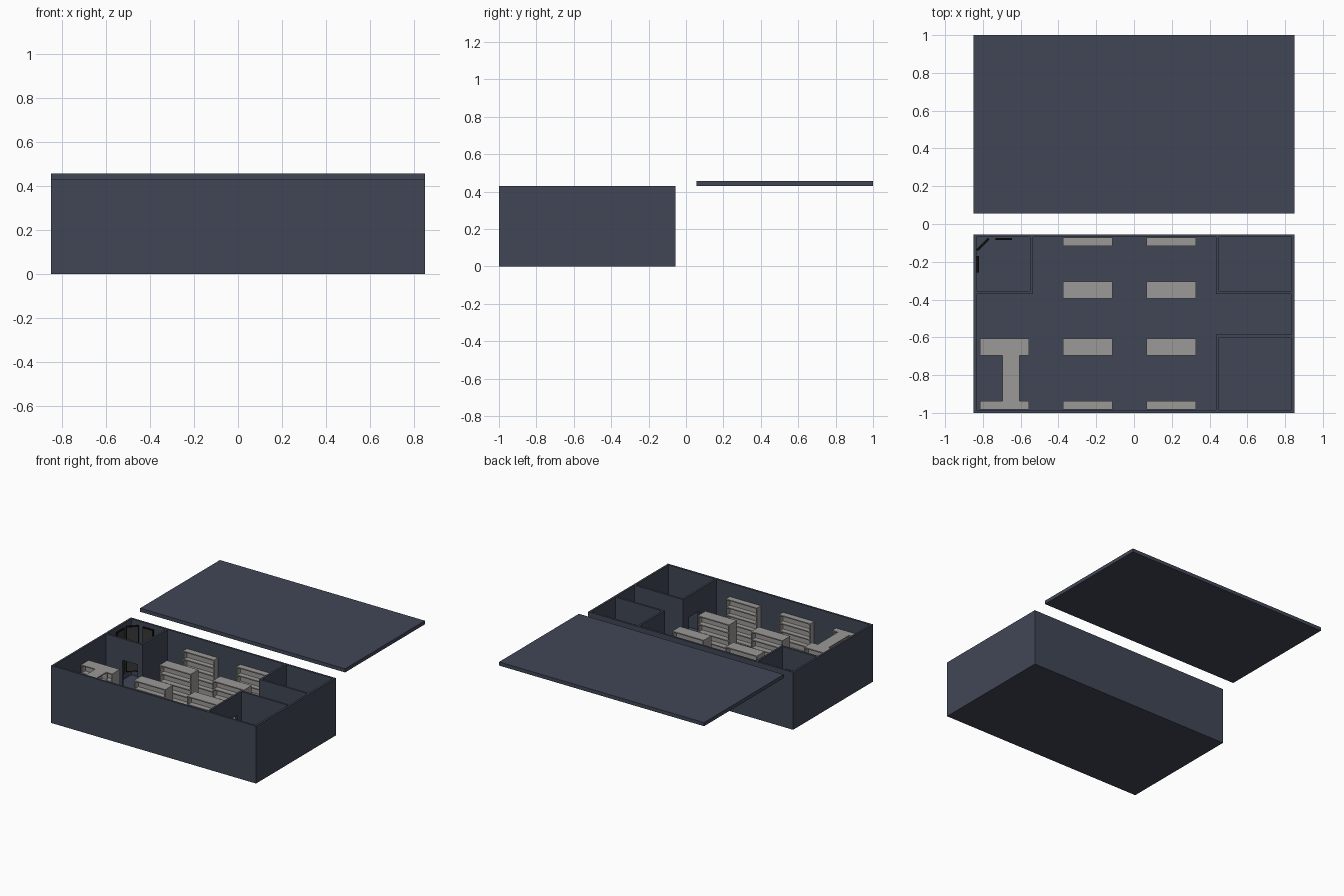
import bpy, bmesh, math
from mathutils import Matrix, Vector

if "Cube" in bpy.data.objects:
    bpy.data.objects.remove(bpy.data.objects["Cube"])

H, T = 0.43, 0.015            # wall height and thickness
FLOOR = 0.01


def material(name, rgb):
    m = bpy.data.materials.new(name)
    m.diffuse_color = (*rgb, 1)
    m.use_nodes = True
    m.node_tree.nodes["Principled BSDF"].inputs["Base Color"].default_value = m.diffuse_color
    return m


NAVY = material("navy_plaster", (0.052, 0.062, 0.092))
GREY = material("shelf_grey", (0.33, 0.32, 0.31))
BLACK = material("black_frame", (0.004, 0.004, 0.004))
GLASS = material("mirror_glass", (0.04, 0.04, 0.04))


def add_box(bm, x0, x1, y0, y1, z0, z1):
    size = Matrix.Diagonal((x1 - x0, y1 - y0, z1 - z0, 1))
    mid = Matrix.Translation(((x0 + x1) / 2, (y0 + y1) / 2, (z0 + z1) / 2))
    bmesh.ops.create_cube(bm, size=1, matrix=mid @ size)


def finish(bm, name, mat):
    mesh = bpy.data.meshes.new(name)
    bmesh.ops.recalc_face_normals(bm, faces=bm.faces)
    bm.to_mesh(mesh)
    bm.free()
    mesh.materials.append(mat)
    ob = bpy.data.objects.new(name, mesh)
    bpy.context.collection.objects.link(ob)
    return ob


def box(name, mat, *dims):
    bm = bmesh.new()
    add_box(bm, *dims)
    return finish(bm, name, mat)


def wall(name, start, end, door=None):
    """Upright wall to the left of start -> end, with an optional door notch."""
    a, b = Vector(start), Vector(end)
    length = (b - a).length
    pts = [(0, FLOOR)]
    if door:
        d0, d1 = door
        pts += [(d0, FLOOR), (d0, 0.27), (d1, 0.27), (d1, FLOOR)]
    pts += [(length, FLOOR), (length, H), (0, H)]
    along = (b - a).normalized()
    side = Vector((-along.y, along.x, 0)) * T
    bm = bmesh.new()
    verts = [bm.verts.new((a.x + along.x * u, a.y + along.y * u, z)) for u, z in pts]
    face = bm.faces.new(verts)
    ext = bmesh.ops.extrude_face_region(bm, geom=[face])
    moved = [v for v in ext["geom"] if isinstance(v, bmesh.types.BMVert)]
    bmesh.ops.translate(bm, verts=moved, vec=side)
    return finish(bm, name, NAVY)


# Floor and outer walls
box("floor", NAVY, -0.85, 0.85, -1, -0.055, 0, FLOOR)
box("front_wall", NAVY, -0.85, 0.85, -1, -0.985, 0, H)
box("back_wall", NAVY, -0.85, 0.85, -0.07, -0.055, 0, H)
for side, x in (("left", -0.85), ("right", 0.835)):
    box(side + "_wall", NAVY, x, x + T, -0.985, -0.07, 0, H)

# Roof laid beside the building
box("roof", NAVY, -0.85, 0.85, 0.055, 1, H, 0.457)

# Room partitions
wall("fitting_room_front", (-0.835, -0.37), (-0.535, -0.37), (0.135, 0.26))
wall("fitting_room_side", (-0.535, -0.37), (-0.535, -0.07))
wall("back_room_front", (0.435, -0.37), (0.835, -0.37))
wall("back_room_side", (0.45, -0.355), (0.45, -0.07), (0.05, 0.17))
wall("front_room_back", (0.435, -0.60), (0.835, -0.60))
wall("front_room_side", (0.45, -0.985), (0.45, -0.60), (0.21, 0.33))


def shelf(name, x, y, double, turn=0):
    """Shelf unit open to one side, or to both sides about a middle back panel."""
    w, d, top, t, rows = 0.13, 0.045, 0.33, 0.008, 5
    near = -d
    far = d if double else 0
    bm = bmesh.new()
    for s in (-w, w - t):
        add_box(bm, s, s + t, near, far, FLOOR, top)
    back = (-t / 2, t / 2) if double else (-t, 0)
    add_box(bm, -w + t, w - t, *back, FLOOR, top)
    for i in range(rows + 1):
        z = FLOOR + 0.012 + i * (top - t - FLOOR - 0.012) / rows
        add_box(bm, -w + t, w - t, near, far, z, z + t)
    ob = finish(bm, name, GREY)
    ob.location = (x, y, 0)
    ob.rotation_euler.z = turn


# Shelf units: free-standing rows in the middle, single ones on the walls
for i, x in enumerate((-0.685, -0.245, 0.197)):
    shelf(f"front_shelf_{i}", x, -0.983, False, math.pi)
    shelf(f"island_shelf_front_{i}", x, -0.652, True)
    if i:
        shelf(f"island_shelf_back_{i}", x, -0.35, True)
        shelf(f"back_shelf_{i}", x, -0.072, False)
shelf("cross_shelf", -0.65, -0.81, True, math.pi / 2)

# Three framed mirrors around the fitting room corner
for name, x, y, turn in (("left_mirror", -0.827, -0.213, 90),
                         ("corner_mirror", -0.80, -0.108, 45),
                         ("back_mirror", -0.69, -0.079, 0)):
    frame = box(name + "_frame", BLACK, -0.044, 0.044, -0.006, 0.006, 0.06, 0.40)
    glass = box(name + "_glass", GLASS, -0.037, 0.037, -0.0065, -0.005, 0.067, 0.393)
    for ob in (frame, glass):
        ob.location = (x, y, 0)
        ob.rotation_euler.z = math.radians(turn)
